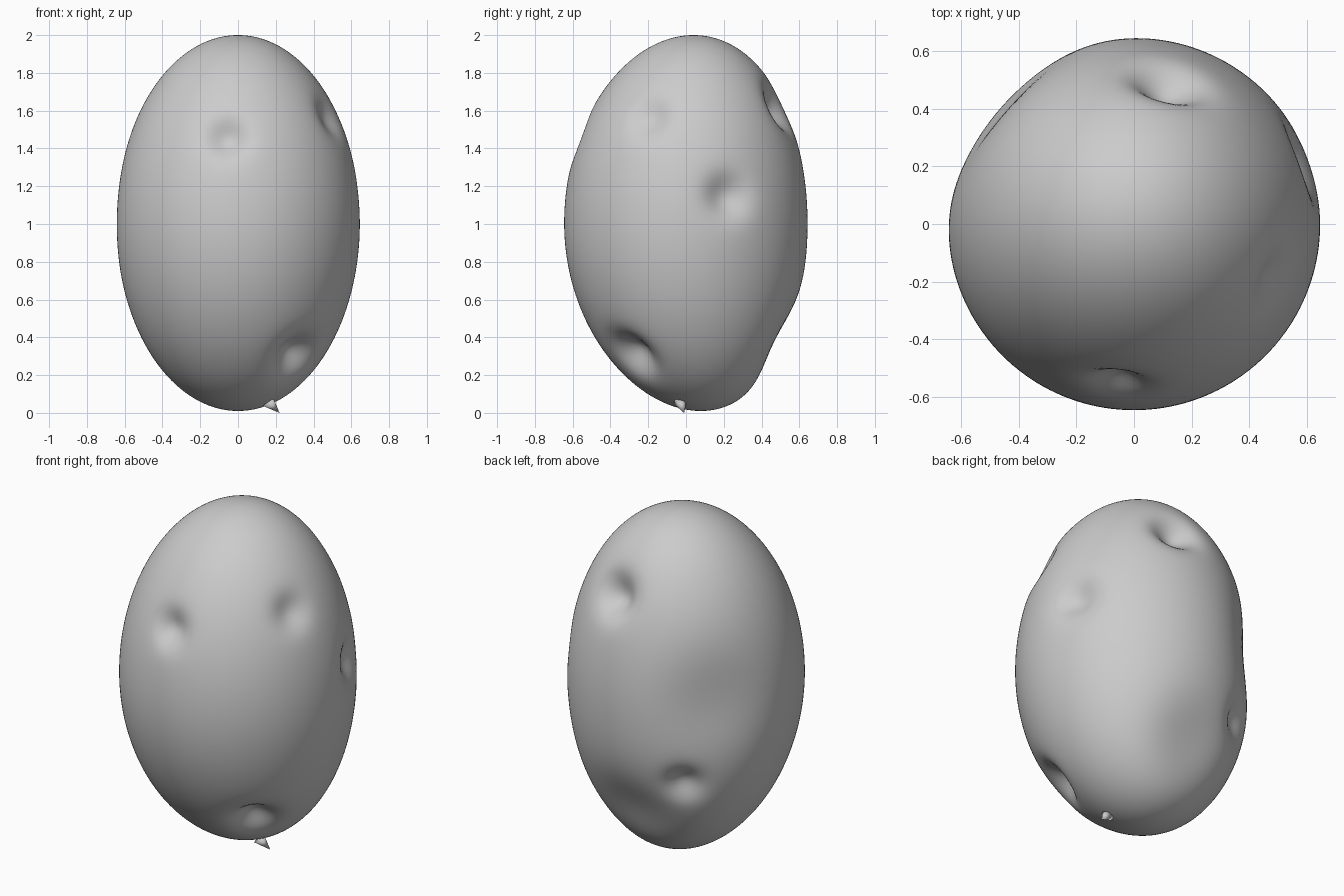
import bpy
import bmesh
import math
from mathutils import Vector

cube = bpy.data.objects.get("Cube")
if cube:
    bpy.data.objects.remove(cube, do_unlink=True)

RADII = Vector((0.645, 0.645, 0.995))
MIDDLE = Vector((0, 0, 1.005))

# One plain grey skin
skin = bpy.data.materials.new("grey_skin")
skin.use_nodes = True
grey = (0.6, 0.6, 0.6, 1)
skin.diffuse_color = grey
skin.node_tree.nodes["Principled BSDF"].inputs["Base Color"].default_value = grey

# Dimples: position, width, depth
DIMPLES = [
    ((-0.06, -0.60, 1.48), 0.095, 0.065),   # front
    ((0.48, -0.20, 1.55), 0.10, 0.045),     # upper side
    ((0.60, 0.22, 1.15), 0.11, 0.065),      # middle side
    ((0.12, 0.48, 1.61), 0.115, 0.10),      # upper back
    ((0.31, -0.32, 0.31), 0.115, 0.10),     # lower front
    ((-0.33, 0.48, 0.60), 0.10, 0.06),      # lower back
    ((-0.48, 0.42, 1.08), 0.30, 0.05),      # broad flat side
    ((0.00, 0.47, 0.35), 0.26, 0.06),       # broad flat below the back
]


def on_surface(point):
    """Move a point onto the egg and return it with the outward normal."""
    unit = Vector([(p - m) / r for p, m, r in zip(point, MIDDLE, RADII)]).normalized()
    place = Vector([u * r for u, r in zip(unit, RADII)])
    normal = Vector([u / r for u, r in zip(unit, RADII)]).normalized()
    return place, normal


def add_object(name, bm):
    mesh = bpy.data.meshes.new(name)
    bm.to_mesh(mesh)
    bm.free()
    mesh.materials.append(skin)
    mesh.shade_smooth()
    obj = bpy.data.objects.new(name, mesh)
    bpy.context.collection.objects.link(obj)
    return obj


# Dimpled body: an egg pushed in around each dimple, ends leaning back
bm = bmesh.new()
bmesh.ops.create_uvsphere(bm, u_segments=160, v_segments=120, radius=1)
dents = [(*on_surface(p), width, depth) for p, width, depth in DIMPLES]
for v in bm.verts:
    base = Vector([c * r for c, r in zip(v.co, RADII)])
    lean = (0.04 if v.co.z > 0 else 0.08) * v.co.z ** 2
    push = Vector()
    for place, normal, width, depth in dents:
        falloff = math.exp(-((base - place).length / width) ** 2)
        push -= normal * depth * falloff
    v.co = base + push + MIDDLE + Vector((0, lean, 0))
add_object("dimpled_body", bm)

# Small pointed sprout under the body
bm = bmesh.new()
bmesh.ops.create_cone(bm, cap_ends=True, segments=16, radius1=0.035,
                      radius2=0, depth=0.09)
tip, root = Vector((0.22, -0.01, 0.0)), Vector((0.16, -0.03, 0.06))
sprout = add_object("sprout", bm)
sprout.location = (tip + root) / 2
sprout.rotation_euler = (tip - root).to_track_quat('Z', 'Y').to_euler()
